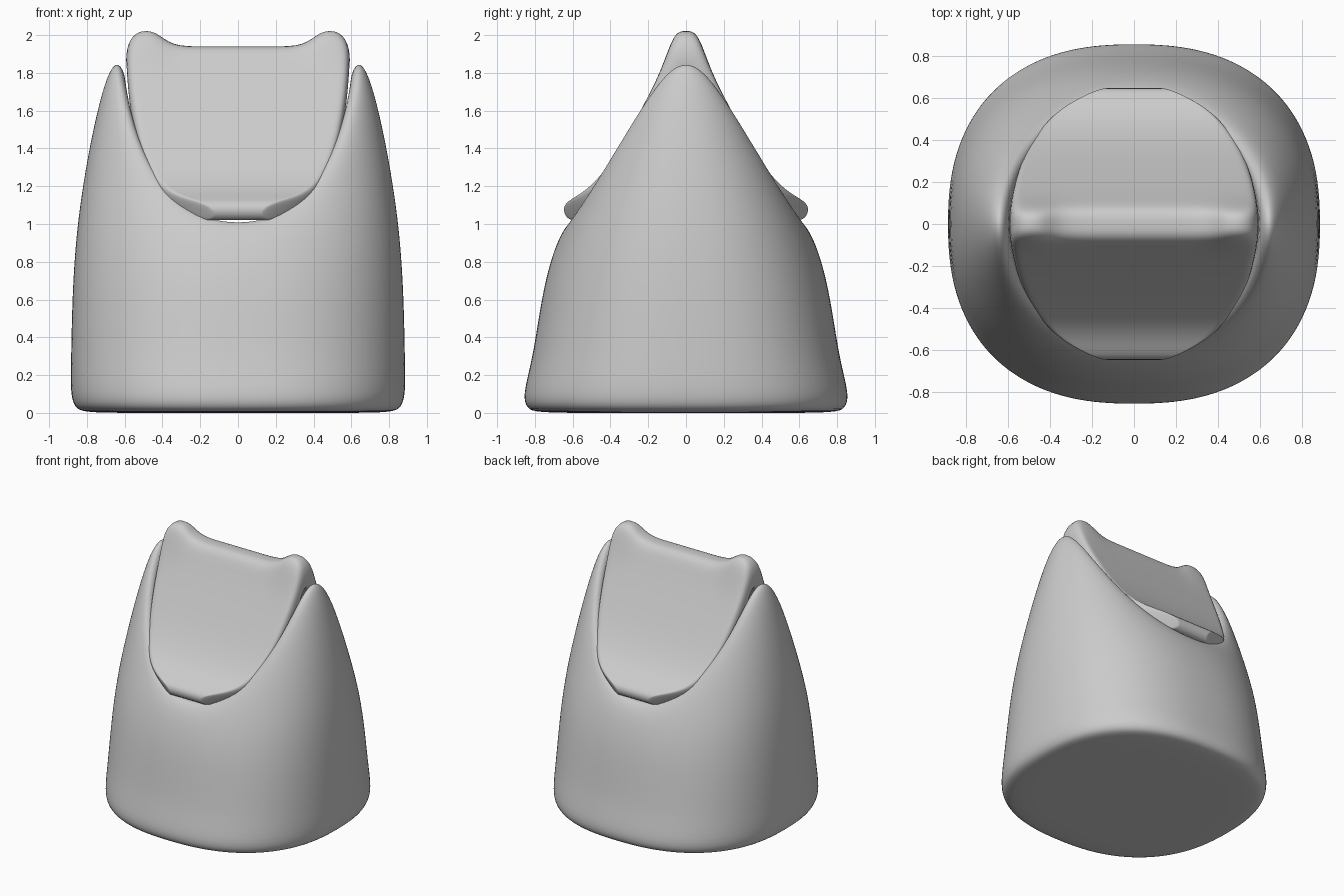
import bpy, bmesh, math

if "Cube" in bpy.data.objects:
    bpy.data.objects.remove(bpy.data.objects["Cube"])


def finish(bm, name):
    bmesh.ops.recalc_face_normals(bm, faces=bm.faces[:])
    me = bpy.data.meshes.new(name)
    bm.to_mesh(me)
    bm.free()
    for p in me.polygons:
        p.use_smooth = True
    ob = bpy.data.objects.new(name, me)
    bpy.context.collection.objects.link(ob)
    sub = ob.modifiers.new("smooth", 'SUBSURF')
    sub.levels = sub.render_levels = 2
    return ob


# Body: rings blended between a side profile (x, z) and a front profile (y, z)
RINGS = [(.45, 0, .45, 0), (.80, 0, .80, 0), (.865, .02, .845, .025), (.89, .10, .868, .09),
         (.885, .30, .815, .28), (.88, .60, .775, .55), (.86, .95, .735, .75),
         (.81, 1.30, .685, .90), (.75, 1.60, .645, .975), (.695, 1.80, .615, 1.005),
         (.645, 1.88, .58, 1.01), (.60, 1.82, .55, .97), (.59, 1.70, .53, .93),
         (.57, .90, .50, .85), (.30, .88, .28, .85)]
SEG = 48


def spow(v, n):
    return math.copysign(abs(v) ** (2 / n), v)


def rim_weight(s, a=.25):
    return 1 - (math.hypot(s, a) - a) / (math.hypot(1, a) - a)


bm = bmesh.new()
loops = []
for k, (rx, zx, ry, zy) in enumerate(RINGS):
    n = 2.4 if k < 5 else max(2.1, 2.4 - .06 * (k - 4))
    ring = []
    for i in range(SEG):
        t = math.tau * i / SEG
        c, s = spow(math.cos(t), n), spow(math.sin(t), n)
        w = rim_weight(s)
        ring.append(bm.verts.new((rx * c, ry * s, w * zx + (1 - w) * zy)))
    loops.append(ring)
for a, b in zip(loops, loops[1:]):
    for i in range(SEG):
        j = (i + 1) % SEG
        bm.faces.new((a[i], a[j], b[j], b[i]))
bm.faces.new(loops[0])
bm.faces.new(loops[-1])
finish(bm, "body")

# Folded saddle cover: outer and inner half profiles (y, z), mirrored over y
OUTER = [(0, 1.94), (.075, 1.94), (.125, 1.82), (.24, 1.60), (.36, 1.38),
         (.48, 1.215), (.58, 1.145), (.665, 1.10)]
INNER = [(0, 1.80), (.03, 1.78), (.07, 1.70), (.17, 1.50), (.29, 1.28),
         (.41, 1.11), (.51, 1.04), (.625, 1.0)]
half = [.3, .6, .73, .91, 1.0]
COLS = [-u for u in reversed(half)] + [0] + half


def half_width(y):
    return .595 * max(0, 1 - (min(abs(y), .66) / .67) ** 2.2) ** (1 / 2.2)


def mirror(profile):
    return [(-y, z) for y, z in reversed(profile[1:])] + profile


bm = bmesh.new()
outer, inner = mirror(OUTER), mirror(INNER)
top, low = [], []
for (yo, zo), (yi, zi) in zip(outer, inner):
    hw = half_width(yo)
    rt, rl = [], []
    for u in COLS:
        # raised knobs at both ends of the ridge
        lift = 0
        if abs(yo) < .1:
            lift = .085 if .7 < abs(u) < .95 else 0
        rt.append(bm.verts.new((u * hw, yo * (.85 if lift else 1), zo + lift)))
        rl.append(bm.verts.new((u * hw, yi, zi)))
    top.append(rt)
    low.append(rl)
R, C = len(top), len(COLS)
for r in range(R - 1):
    for c in range(C - 1):
        for g in (top, low):
            bm.faces.new((g[r][c], g[r][c + 1], g[r + 1][c + 1], g[r + 1][c]))
    for c in (0, C - 1):
        bm.faces.new((top[r][c], top[r + 1][c], low[r + 1][c], low[r][c]))
for r in (0, R - 1):
    for c in range(C - 1):
        bm.faces.new((top[r][c], top[r][c + 1], low[r][c + 1], low[r][c]))
finish(bm, "saddle_cover")
